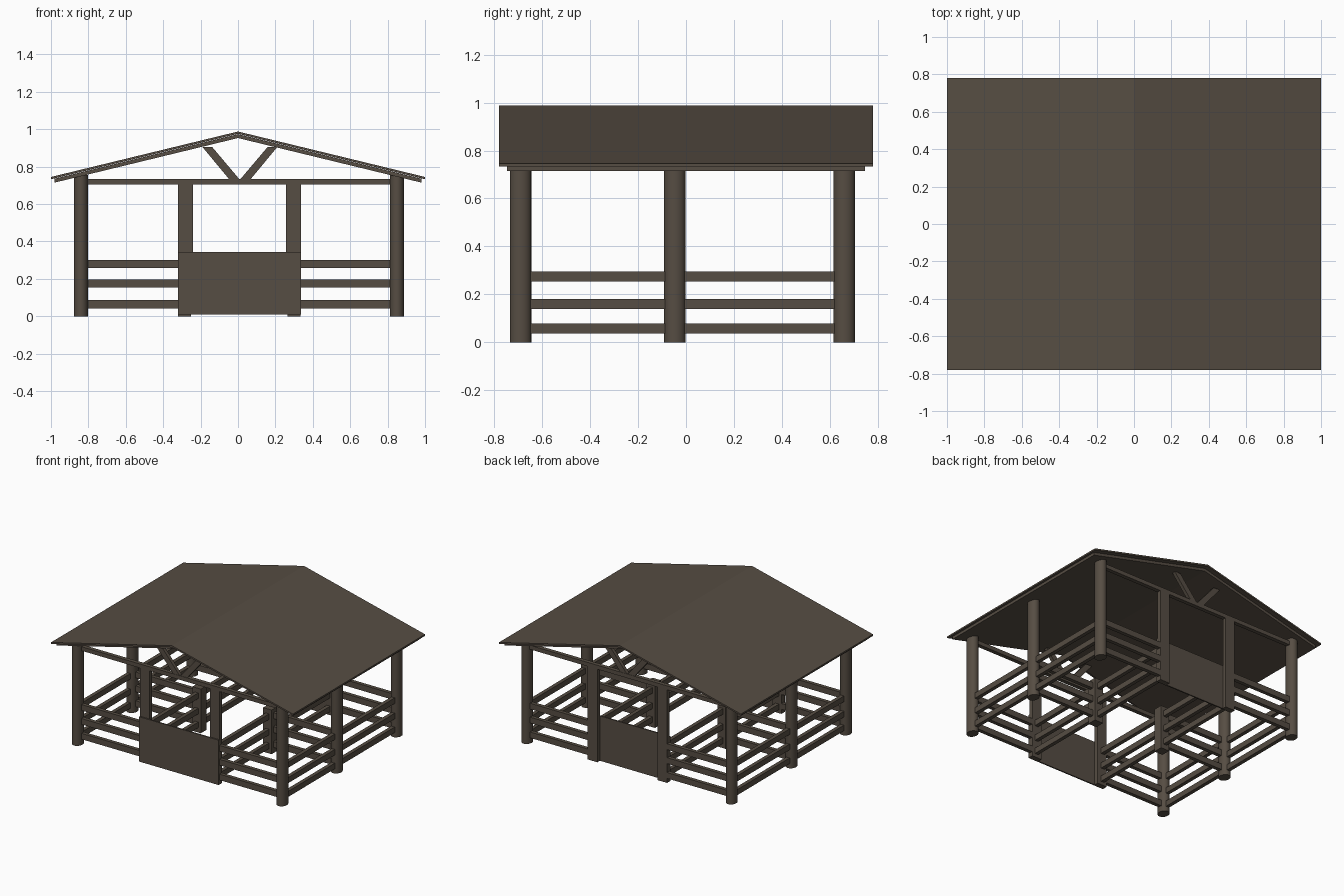
import bpy, bmesh, math
from mathutils import Vector

if "Cube" in bpy.data.objects:
    bpy.data.objects.remove(bpy.data.objects["Cube"])

wood = bpy.data.materials.new("dark_brown_wood")
wood.diffuse_color = (0.093, 0.074, 0.056, 1)
wood.use_nodes = True
wood.node_tree.nodes["Principled BSDF"].inputs["Base Color"].default_value = wood.diffuse_color


def finish(name, bm):
    bmesh.ops.recalc_face_normals(bm, faces=bm.faces)
    me = bpy.data.meshes.new(name)
    bm.to_mesh(me)
    bm.free()
    me.materials.append(wood)
    ob = bpy.data.objects.new(name, me)
    bpy.context.collection.objects.link(ob)
    return ob


def box(name, x0, x1, y0, y1, z0, z1):
    bm = bmesh.new()
    bmesh.ops.create_cube(bm, size=1)
    for v in bm.verts:
        v.co = Vector((x0 if v.co.x < 0 else x1,
                       y0 if v.co.y < 0 else y1,
                       z0 if v.co.z < 0 else z1))
    return finish(name, bm)


def prism(name, profile, y0, y1):
    """Extrude an x/z outline along y."""
    bm = bmesh.new()
    f = bm.faces.new([bm.verts.new((x, y0, z)) for x, z in profile])
    ext = bmesh.ops.extrude_face_region(bm, geom=[f])["geom"]
    vs = [g for g in ext if isinstance(g, bmesh.types.BMVert)]
    bmesh.ops.translate(bm, verts=vs, vec=(0, y1 - y0, 0))
    return finish(name, bm)


def round_post(name, x, y, h):
    bm = bmesh.new()
    bmesh.ops.create_cone(bm, cap_ends=True, segments=20, radius1=1, radius2=1, depth=1)
    for v in bm.verts:
        v.co = Vector((x + v.co.x * 0.038, y + v.co.y * 0.045, (v.co.z + 0.5) * h))
    ob = finish(name, bm)
    for p in ob.data.polygons:
        p.use_smooth = abs(p.normal.z) < 0.5


def gable(half, ridge, slope, thick):
    e = ridge - slope * half
    return [(-half, e), (0, ridge), (half, e),
            (half, e - thick), (0, ridge - thick), (-half, e - thick)]


# Roof covering and the slightly smaller layer below it
prism("roof_covering", gable(1.0, 0.988, 0.243, 0.012), -0.78, 0.78)
prism("roof_underlayer", gable(0.98, 0.974, 0.243, 0.021), -0.746, 0.746)

# Outer round posts
XL, XR = -0.84, 0.85
YS = (-0.69, -0.047, 0.66)
for x in (XL, XR):
    for y in YS:
        round_post("round_post", x, y, 0.755)

# Front and back frames: gate posts, panel, tie beam, gable braces
PL, PR = -0.32, 0.337
for side, y in (("front", -0.70), ("back", 0.65)):
    box(side + "_gate_post", PL, PL + 0.08, y, y + 0.03, 0.01, 0.71)
    box(side + "_gate_post", PR - 0.08, PR, y, y + 0.03, 0.01, 0.71)
    box(side + "_gate_panel", PL, PR, y - 0.01, y, 0.01, 0.345)
    box(side + "_tie_beam", XL + 0.02, XR - 0.02, y, y + 0.03, 0.705, 0.735)
    for s in (-1, 1):
        prism(side + "_gable_brace",
              [(0.01 + s * a, z) for a, z in
               ((0.0, 0.73), (0.055, 0.73), (0.2, 0.905), (0.148, 0.905))],
              y + 0.002, y + 0.028)

# Short inner posts along the aisle
IL, IR = -0.285, 0.3
for x in (IL, IR):
    box("aisle_post", x - 0.035, x + 0.035, YS[1] - 0.035, YS[1] + 0.035, 0, 0.33)

# Rails across the width: front, middle divider, back
for y in (-0.685, YS[1], 0.665):
    for z in (0.043, 0.154, 0.258):
        box("cross_rail", XL, PL + 0.02, y - 0.014, y + 0.014, z, z + 0.044)
        box("cross_rail", PR - 0.02, XR, y - 0.014, y + 0.014, z, z + 0.044)

# Rails along the depth: outer sides and both sides of the aisle
for x in (XL, IL, IR, XR):
    for z in (0.036, 0.139, 0.254):
        box("side_rail", x - 0.014, x + 0.014, YS[0], YS[2], z, z + 0.042)
